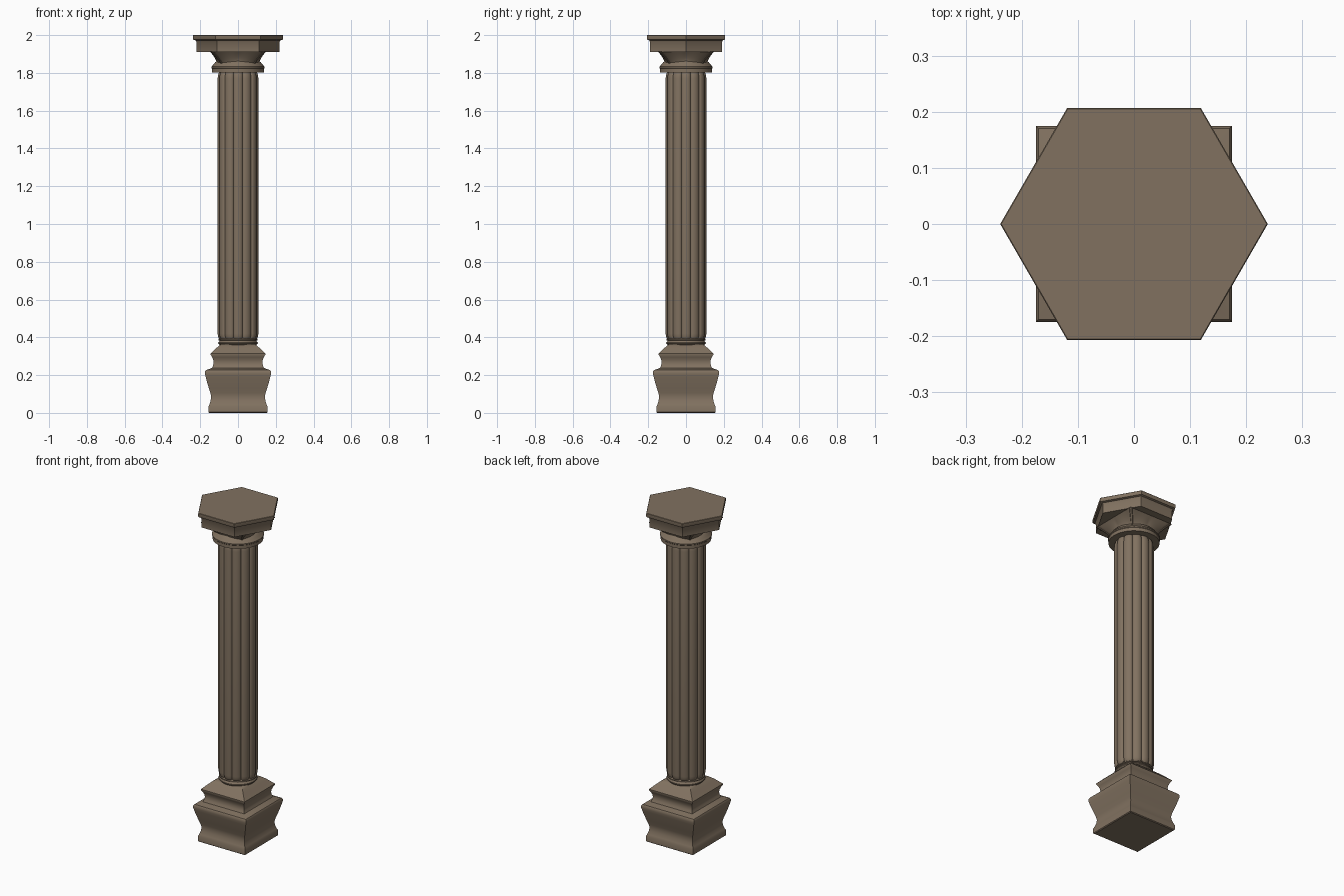
import bpy, bmesh, math

if "Cube" in bpy.data.objects:
    bpy.data.objects.remove(bpy.data.objects["Cube"])

stone = bpy.data.materials.new("brown stone")
stone.diffuse_color = (0.22, 0.167, 0.117, 1)
stone.use_nodes = True
stone.node_tree.nodes["Principled BSDF"].inputs["Base Color"].default_value = stone.diffuse_color


def loft(name, rings, angle=35):
    """Skin a stack of equal-length point rings, cap both ends."""
    bm = bmesh.new()
    loops = [[bm.verts.new(p) for p in ring] for ring in rings]
    n = len(loops[0])
    for a, b in zip(loops, loops[1:]):
        for i in range(n):
            j = (i + 1) % n
            bm.faces.new((a[i], a[j], b[j], b[i]))
    bm.faces.new(loops[0][::-1])
    bm.faces.new(loops[-1])
    bmesh.ops.recalc_face_normals(bm, faces=bm.faces)
    me = bpy.data.meshes.new(name)
    bm.to_mesh(me)
    bm.free()
    me.materials.append(stone)
    ob = bpy.data.objects.new(name, me)
    bpy.context.collection.objects.link(ob)
    bpy.ops.object.select_all(action='DESELECT')
    ob.select_set(True)
    bpy.context.view_layer.objects.active = ob
    bpy.ops.object.shade_smooth_by_angle(angle=math.radians(angle))
    return ob


def polygon(r, z, n, turn=0.0):
    return [(r * math.cos(turn + math.tau * i / n),
             r * math.sin(turn + math.tau * i / n), z) for i in range(n)]


def lathe(name, profile, n=64, turn=0.0, scale=1.0):
    return loft(name, [polygon(r * scale, z, n, turn) for r, z in profile])


# Square moulded pedestal (half width, height)
pedestal = [(.152, 0), (.157, .004), (.157, .033), (.151, .045), (.145, .065),
            (.142, .085), (.146, .105), (.154, .13), (.163, .16), (.171, .19),
            (.175, .206), (.175, .218), (.170, .226), (.150, .233), (.138, .238),
            (.132, .25), (.129, .265), (.131, .28), (.137, .295), (.145, .308),
            (.145, .314), (.130, .328), (.115, .343), (.100, .356), (.088, .364)]
lathe("pedestal", pedestal, 4, math.pi / 4, math.sqrt(2))

# Round collar between pedestal and shaft
lathe("lower_collar", [(.085, .355), (.098, .360), (.105, .367), (.105, .373),
                       (.098, .379), (.097, .382), (.104, .385), (.104, .390),
                       (.096, .395), (.09, .40)])

# Reeded shaft: twelve convex lobes, rounded in at both ends
REEDS, STEPS = 12, 12


def reed_ring(r, z):
    pts = []
    for i in range(REEDS * STEPS):
        a = math.tau * i / (REEDS * STEPS)
        lobe = math.sqrt(abs(math.cos(a * REEDS / 2)))
        rr = r - .011 * (1 - lobe)
        pts.append((rr * math.cos(a), rr * math.sin(a), z))
    return pts


loft("reeded_shaft", [reed_ring(r, z) for r, z in [
    (.094, .385), (.102, .394), (.106, .405), (.108, .42),
    (.108, 1.77), (.106, 1.787), (.102, 1.80), (.096, 1.81)]], 50)

# Ring under the capital, with a domed cushion above it
lathe("capital_ring", [(.10, 1.803), (.138, 1.803), (.138, 1.823), (.141, 1.826),
                       (.141, 1.833), (.136, 1.838), (.130, 1.845),
                       (.122, 1.855), (.112, 1.864), (.09, 1.87)])


# Flared leaves that turn the round shaft into four creased corners
def leaf_ring(t, n=96):
    pts = []
    for i in range(n):
        a = math.tau * i / n
        corner = abs(math.sin(2 * a))
        square = .148 / max(abs(math.cos(a)), abs(math.sin(a)))
        top = min(square, .20)
        r = .114 + (top - .114) * t ** 1.4
        low = 1.863 - .026 * corner
        pts.append((r * math.cos(a), r * math.sin(a), low + (1.913 - low) * t))
    return pts


loft("capital_leaves", [leaf_ring(k / 8) for k in range(9)])

# Central ribs on the four leaf corners
for k in range(4):
    a = math.pi / 4 + k * math.pi / 2
    rings = []
    for s in range(9):
        t = s / 8
        r = .116 + (.196 - .116) * t ** 1.4
        z = 1.837 + .075 * t
        w = .004 + .005 * t
        rings.append([((r + w * math.cos(b)) * math.cos(a) - w * math.sin(b) * math.sin(a),
                       (r + w * math.cos(b)) * math.sin(a) + w * math.sin(b) * math.cos(a), z)
                      for b in [math.tau * i / 8 for i in range(8)]])
    loft(f"leaf_rib_{k + 1}", rings)

# Hexagonal abacus with a projecting top slab
lathe("abacus", [(.22, 1.911), (.22, 1.965), (.225, 1.972), (.237, 1.976),
                 (.2385, 1.979), (.2385, 1.998), (.2365, 2.0)], 6)
